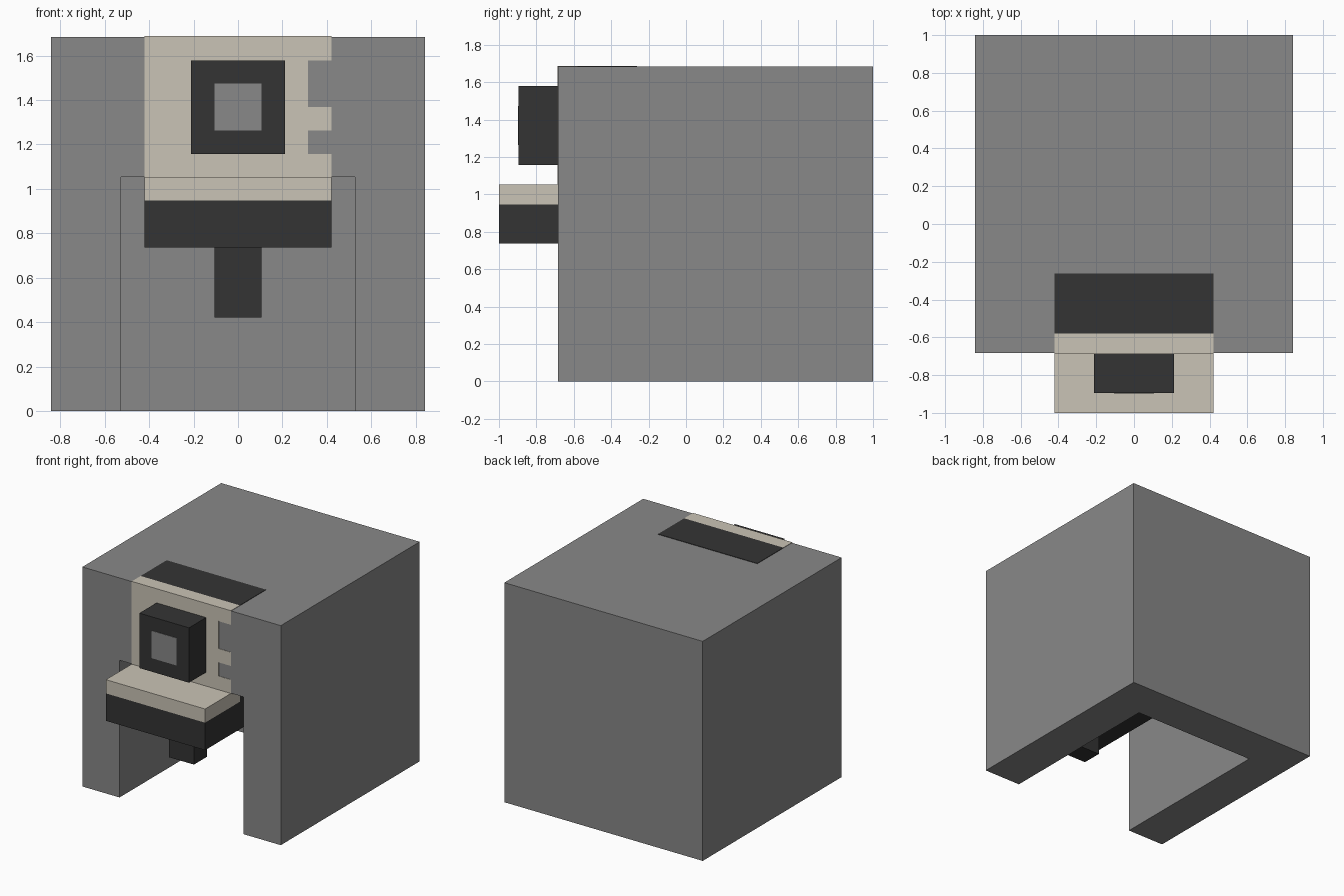
import bpy, bmesh
from mathutils import Vector, Matrix

cube = bpy.data.objects.get("Cube")
if cube:
    bpy.data.objects.remove(cube, do_unlink=True)

U = 2 / 19        # one grid unit: the model is 16 x 19 x 16 units
T = 0.03          # plate thickness in units


def material(name, rgb):
    m = bpy.data.materials.new(name)
    m.use_nodes = True
    m.diffuse_color = (*rgb, 1)
    bsdf = next(n for n in m.node_tree.nodes if n.type == 'BSDF_PRINCIPLED')
    bsdf.inputs["Base Color"].default_value = (*rgb, 1)
    return m


GREY = material("stone grey", (0.246, 0.246, 0.246))
BEIGE = material("warm beige", (0.590, 0.550, 0.465))
DARK = material("charcoal", (0.034, 0.034, 0.034))


def finish(name, bm, mats):
    bmesh.ops.recalc_face_normals(bm, faces=bm.faces[:])
    bmesh.ops.scale(bm, vec=(U, U, U), verts=bm.verts[:])
    mesh = bpy.data.meshes.new(name)
    bm.to_mesh(mesh)
    bm.free()
    for m in mats:
        mesh.materials.append(m)
    ob = bpy.data.objects.new(name, mesh)
    bpy.context.scene.collection.objects.link(ob)
    return ob


def box_bm(lo, hi):
    lo, hi = Vector(lo), Vector(hi)
    bm = bmesh.new()
    bmesh.ops.create_cube(bm, size=1, matrix=Matrix.Translation((lo + hi) / 2) @ Matrix.Diagonal((*(hi - lo), 1)))
    return bm


def box(name, lo, hi, mat):
    return finish(name, box_bm(lo, hi), [mat])


# Housing: a cube hollowed from the front and below
housing = box("housing", (-8, -6.5, 0), (8, 9.5, 16), GREY)
cutter = box("alcove_cutter", (-5, -8, -1), (5, 6.5, 10), GREY)
cutter.hide_render = True
mod = housing.modifiers.new("alcove", 'BOOLEAN')
mod.operation, mod.solver, mod.object = 'DIFFERENCE', 'EXACT', cutter
bpy.context.view_layer.objects.active = housing
bpy.ops.object.modifier_apply(modifier=mod.name)
bpy.data.objects.remove(cutter, do_unlink=True)

# Dispenser head: dark block with a beige upper front section
bm = box_bm((-4, -9.5, 7), (4, -2.5, 10))
for co, no in (((0, 0, 9), (0, 0, 1)), ((0, -5.5, 0), (0, 1, 0))):
    bmesh.ops.bisect_plane(bm, geom=bm.verts[:] + bm.edges[:] + bm.faces[:], plane_co=co, plane_no=no)
for f in bm.faces:
    c = f.calc_center_median()
    f.material_index = 1 if c.z > 9 and c.y < -5.5 else 0
finish("dispenser_head", bm, [DARK, BEIGE])

# Spout under the head
box("spout", (-1, -6.5, 4), (1, -5, 7), DARK)

# Front panel with two notches along its left edge
outline = [(-4, 10), (4, 10), (4, 11), (3, 11), (3, 12), (4, 12), (4, 13),
           (3, 13), (3, 15), (4, 15), (4, 16), (-4, 16)]
bm = bmesh.new()
face = bm.faces.new([bm.verts.new((x, -6.5, z)) for x, z in outline])
ext = bmesh.ops.extrude_face_region(bm, geom=[face])
bmesh.ops.translate(bm, vec=(0, -T, 0), verts=[v for v in ext["geom"] if isinstance(v, bmesh.types.BMVert)])
finish("front_panel", bm, [BEIGE])

# Flush panels on the top
box("top_front_strip", (-4, -6.5 - T, 16), (4, -5.5, 16 + T), BEIGE)
box("top_rear_panel", (-4, -5.5, 16), (4, -2.5, 16 + T), DARK)

# Control block with a square inlay
box("control_block", (-2, -8.5, 11), (2, -6.5, 15), DARK)
box("control_inlay", (-1, -8.5 - T, 12), (1, -8.5, 14), GREY)
